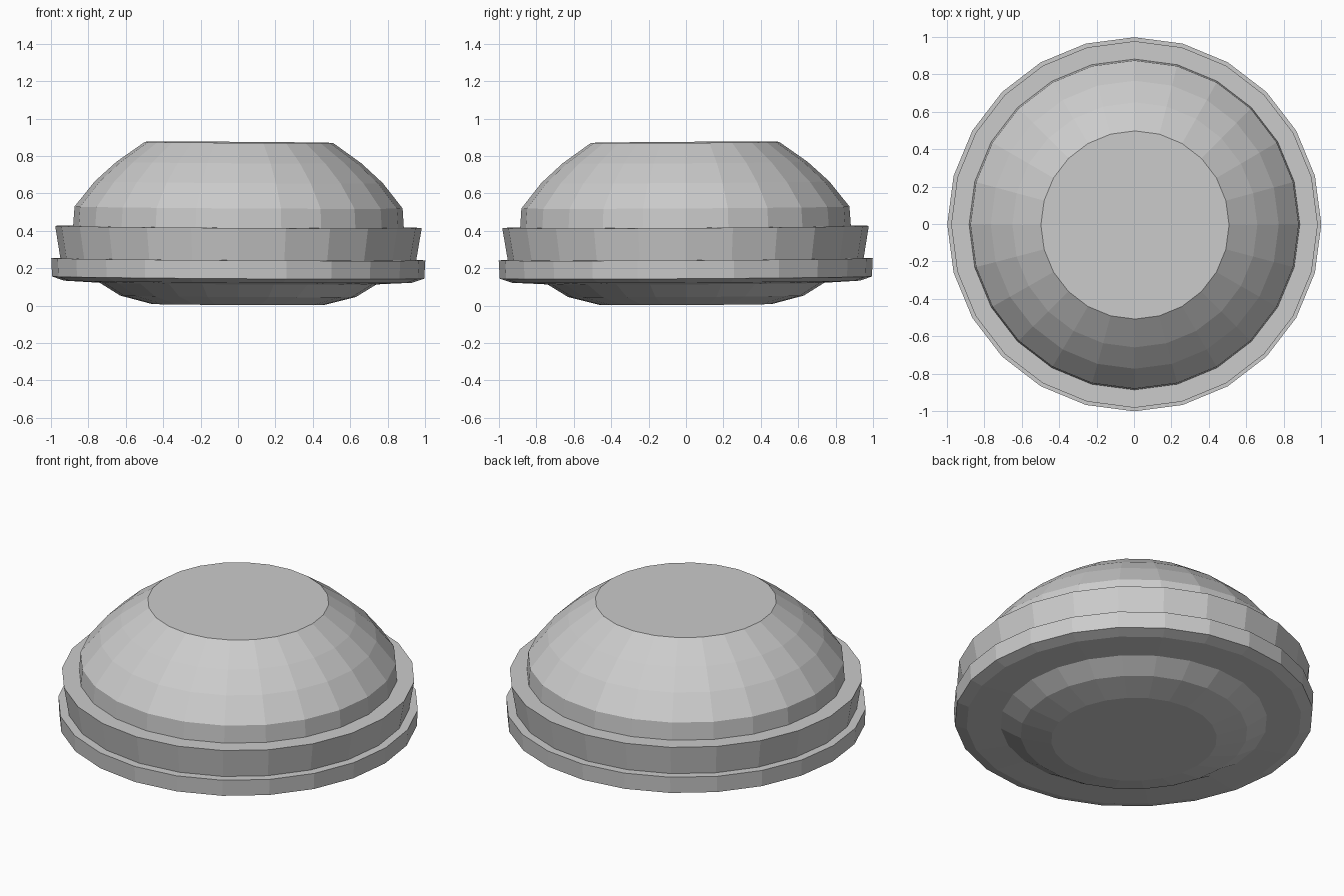
import bpy, bmesh
from math import cos, sin, tau

SIDES = 24
TILT = 0.006  # the whole body leans very slightly

if "Cube" in bpy.data.objects:
    bpy.data.objects.remove(bpy.data.objects["Cube"])

grey = bpy.data.materials.new("light grey")
grey.use_nodes = True
colour = (0.6, 0.6, 0.6, 1)
grey.diffuse_color = colour
grey.node_tree.nodes["Principled BSDF"].inputs["Base Color"].default_value = colour


def lathe(name, profile):
    """Closed turned solid from (radius, height) points, bottom to top."""
    bm = bmesh.new()
    rings = [[bm.verts.new((r * cos(tau * i / SIDES), r * sin(tau * i / SIDES), z))
              for i in range(SIDES)] for r, z in profile]
    for low, high in zip(rings, rings[1:]):
        for i in range(SIDES):
            j = (i + 1) % SIDES
            bm.faces.new((low[i], low[j], high[j], high[i]))
    bm.faces.new(rings[0][::-1])
    bm.faces.new(rings[-1])
    mesh = bpy.data.meshes.new(name)
    bm.to_mesh(mesh)
    bm.free()
    mesh.materials.append(grey)
    obj = bpy.data.objects.new(name, mesh)
    obj.rotation_euler = (TILT, TILT, 0)
    bpy.context.collection.objects.link(obj)
    return obj


# Rounded foot under the flange
lathe("foot", [(0.46, 0.006), (0.63, 0.05), (0.74, 0.118), (0.74, 0.15)])

# Wide flange with a chamfered lower edge
lathe("flange", [(0.74, 0.118), (0.93, 0.128), (0.995, 0.15), (1.0, 0.248)])

# Collar flaring outward above the flange
lathe("collar", [(0.95, 0.24), (0.98, 0.421)])

# Domed cap with a flat top
lathe("dome", [(0.885, 0.41), (0.877, 0.525), (0.77, 0.66), (0.655, 0.765), (0.503, 0.873)])
